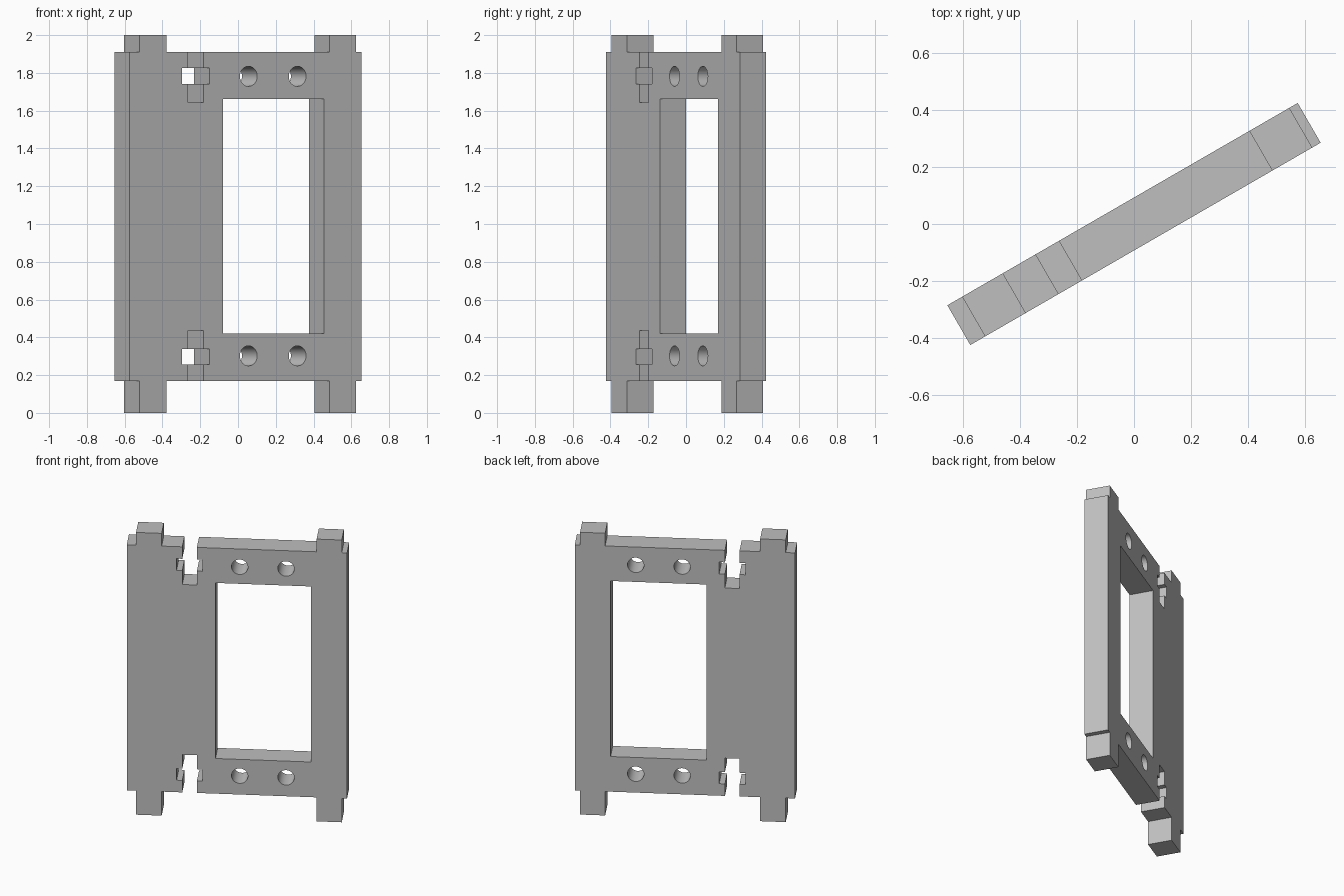
import bpy
import bmesh
from math import cos, sin, tau, radians

if "Cube" in bpy.data.objects:
    bpy.data.objects.remove(bpy.data.objects["Cube"], do_unlink=True)

grey = bpy.data.materials.new("plain grey")
grey.use_nodes = True
colour = (0.52, 0.52, 0.52, 1)
grey.diffuse_color = colour
grey.node_tree.nodes["Principled BSDF"].inputs["Base Color"].default_value = colour

HALF_LENGTH, HALF_THICK = 0.71, 0.0805
BOTTOM, TOP = 0.17, 1.91
SLOT = -0.305


def edge(z, inward, tab_z):
    """One long edge, left to right: tab, cross-shaped nut slot, tab."""
    def tab(a, b):
        return [(a, z), (a, tab_z), (b, tab_z), (b, z)]
    steps = [(0.047, 0), (0.047, 0.085), (0.084, 0.085),
             (0.084, 0.168), (0.047, 0.168), (0.047, 0.267)]
    left = [(SLOT - w, z + inward * d) for w, d in steps]
    right = [(SLOT + w, z + inward * d) for w, d in reversed(steps)]
    return ([(-HALF_LENGTH, z)] + tab(-0.65, -0.485) + left + right
            + tab(0.514, 0.676) + [(HALF_LENGTH, z)])


def circle(x, z, r=0.053, n=40):
    return [(x + r * cos(tau * i / n), z + r * sin(tau * i / n)) for i in range(n)]


# Outline, window and screw holes as one filled profile
loops = [edge(BOTTOM, 1, 0) + edge(TOP, -1, 2)[::-1],
         [(-0.138, 0.419), (0.479, 0.419), (0.479, 1.663), (-0.138, 1.663)]]
loops += [circle(x, z) for x in (0.018, 0.317) for z in (0.302, 1.782)]

profile = bpy.data.curves.new("mounting_plate", "CURVE")
profile.dimensions = "2D"
profile.fill_mode = "BOTH"
profile.extrude = HALF_THICK
for loop in loops:
    spline = profile.splines.new("POLY")
    spline.points.add(len(loop) - 1)
    for point, (x, z) in zip(spline.points, loop):
        point.co = (x, z, 0, 1)
    spline.use_cyclic_u = True

# Stand the plate upright and turn it
plate = bpy.data.objects.new("mounting_plate", profile)
bpy.context.collection.objects.link(plate)
plate.rotation_euler = (radians(90), 0, radians(30))
bpy.ops.object.select_all(action="DESELECT")
plate.select_set(True)
bpy.context.view_layer.objects.active = plate
bpy.ops.object.convert(target="MESH")
plate = bpy.context.object

# Weld the caps to the walls
bm = bmesh.new()
bm.from_mesh(plate.data)
bmesh.ops.remove_doubles(bm, verts=bm.verts, dist=0.0001)
bmesh.ops.recalc_face_normals(bm, faces=bm.faces)
bm.to_mesh(plate.data)
bm.free()
plate.data.materials.clear()
plate.data.materials.append(grey)
bpy.ops.object.shade_smooth_by_angle(angle=radians(30))
